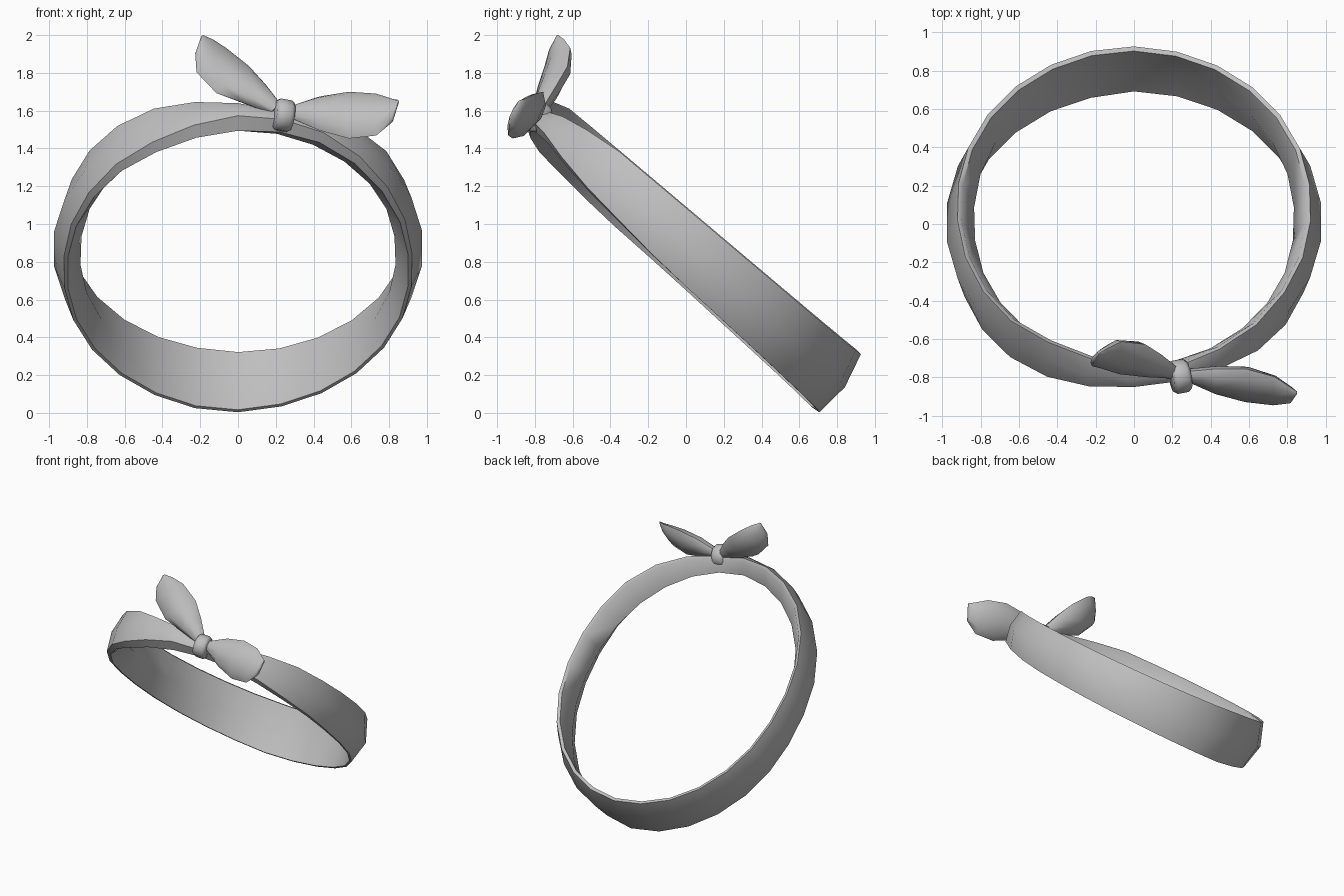
import bpy, bmesh, math
from mathutils import Vector

if "Cube" in bpy.data.objects:
    bpy.data.objects.remove(bpy.data.objects["Cube"], do_unlink=True)

cloth = bpy.data.materials.new("grey_cloth")
cloth.use_nodes = True
GREY = (0.52, 0.52, 0.52, 1)
cloth.diffuse_color = GREY
cloth.node_tree.nodes["Principled BSDF"].inputs["Base Color"].default_value = GREY

# Frame of the tilted band: FRONT points to the high front, AXIS is the ring axis
CENTRE = Vector((0, 0, 0.86))
SIDE = Vector((0.885, 0, 0))
FRONT = Vector((0, -0.757, 0.653))
AXIS = Vector((0, 0.653, 0.757))
KNOT_ANGLE = math.radians(13)


def loft(name, rings, closed=False, angle=45):
    """Skin a list of equal cross-sections; cap the ends unless closed."""
    bm = bmesh.new()
    loops = [[bm.verts.new(p) for p in ring] for ring in rings]
    pairs = list(zip(loops, loops[1:]))
    if closed:
        pairs.append((loops[-1], loops[0]))
    else:
        bm.faces.new(loops[0])
        bm.faces.new(loops[-1])
    for a, b in pairs:
        for i in range(len(a)):
            j = (i + 1) % len(a)
            bm.faces.new((a[i], a[j], b[j], b[i]))
    bmesh.ops.recalc_face_normals(bm, faces=bm.faces)
    mesh = bpy.data.meshes.new(name)
    bm.to_mesh(mesh)
    bm.free()
    mesh.materials.append(cloth)
    obj = bpy.data.objects.new(name, mesh)
    bpy.context.collection.objects.link(obj)
    bpy.ops.object.select_all(action="DESELECT")
    obj.select_set(True)
    bpy.context.view_layer.objects.active = obj
    bpy.ops.object.shade_smooth_by_angle(angle=math.radians(angle))
    return obj


def keyed(keys, x):
    """Piecewise linear value between (position, value) keys."""
    for (x0, v0), (x1, v1) in zip(keys, keys[1:]):
        if x <= x1:
            return v0 + (v1 - v0) * (x - x0) / (x1 - x0)
    return keys[-1][1]


# Head band: lens-shaped section, narrow at the knot and wide at the back
UPPER = [(0, 0.07), (13, 0.107), (40, 0.165), (75, 0.172), (180, 0.192)]
LOWER = [(0, 0.01), (13, 0.015), (40, 0.085), (75, 0.14), (130, 0.17), (180, 0.193)]
TOP_EDGE = [(0, 1.07), (45, 1.09), (90, 1.04), (180, 1.06)]
LOW_EDGE = [(0, 1.11), (45, 1.10), (90, 1.04), (180, 1.095)]
HEM_IN = [(0, 0.07), (45, 0.045), (90, 0.02), (180, 0.02)]
HEM_DOWN = [(0, 0.045), (50, 0.012), (90, 0), (180, 0)]
INNER = [(0, 0.98), (90, 0.94), (120, 0.98), (150, 1.05), (180, 1.075)]
SEGMENTS = 26
rings = []
for k in range(SEGMENTS):
    a = 2 * math.pi * k / SEGMENTS
    from_front = math.degrees(math.acos(math.cos(a)))
    from_knot = math.degrees(math.acos(math.cos(a - KNOT_ANGLE)))
    up, low = keyed(UPPER, from_knot), -keyed(LOWER, from_knot)
    top, bottom = keyed(TOP_EDGE, from_front), keyed(LOW_EDGE, from_front)
    section = [(top, up), (1.11, (up + low) / 2), (bottom, low),
               (bottom - keyed(HEM_IN, from_front), low - keyed(HEM_DOWN, from_front)),
               (keyed(INNER, from_front), 0), (top - 0.025, up - 0.008)]
    out = SIDE * math.sin(a) + FRONT * math.cos(a)
    rings.append([CENTRE + out * r + AXIS * n for r, n in section])
loft("head_band", rings, closed=True, angle=50)


def bow_leaf(name, base, tip, width, stations):
    """Pointed cushion leaf; stations are (t, upper, lower, bow, thickness)."""
    base, tip = Vector(base), Vector(tip)
    along = (tip - base).normalized()
    width = Vector(width)
    width = (width - along * width.dot(along)).normalized()
    back = along.cross(width)
    if back.y < 0:
        back.negate()
    rings = []
    for t, hi, lo, bow, thick in stations:
        c = base.lerp(tip, t) + back * bow + width * (hi - lo) / 2
        rings.append([c + width * (hi + lo) / 2 * math.cos(i * math.pi / 4)
                      + back * thick * math.sin(i * math.pi / 4) for i in range(8)])
    return loft(name, rings, angle=60)


bow_leaf("right_bow_leaf", (0.2, -0.77, 1.61), (-0.19, -0.68, 1.995), (0.66, 0.53, 0.53),
         [(0, .04, .04, 0, .035), (.25, .08, .1, .025, .055), (.5, .105, .16, .05, .06),
          (.78, .085, .155, .05, .045), (.92, .045, .095, .02, .025), (1, .008, .008, 0, .006)])
bow_leaf("left_bow_leaf", (0.29, -0.79, 1.59), (0.85, -0.88, 1.65), (0.03, 0.54, 0.84),
         [(0, .04, .04, 0, .035), (.25, .09, .125, .01, .055), (.52, .11, .185, .025, .06),
          (.78, .08, .185, .025, .045), (.94, .025, .12, .01, .025), (1, .008, .01, 0, .006)])

# Knot: rounded collar wrapped around the band where the leaves meet
centre = Vector((0.24, -0.795, 1.575))
tangent = (SIDE * math.cos(KNOT_ANGLE) - FRONT * math.sin(KNOT_ANGLE)).normalized()
radial = AXIS.cross(tangent).normalized()
rings = []
for offset, radius in ((-.048, .074), (-.03, .088), (.03, .088), (.048, .074)):
    rings.append([centre + tangent * offset
                  + (radial * math.cos(i * math.pi / 5) + AXIS * math.sin(i * math.pi / 5)) * radius
                  for i in range(10)])
loft("bow_knot", rings, angle=60)
